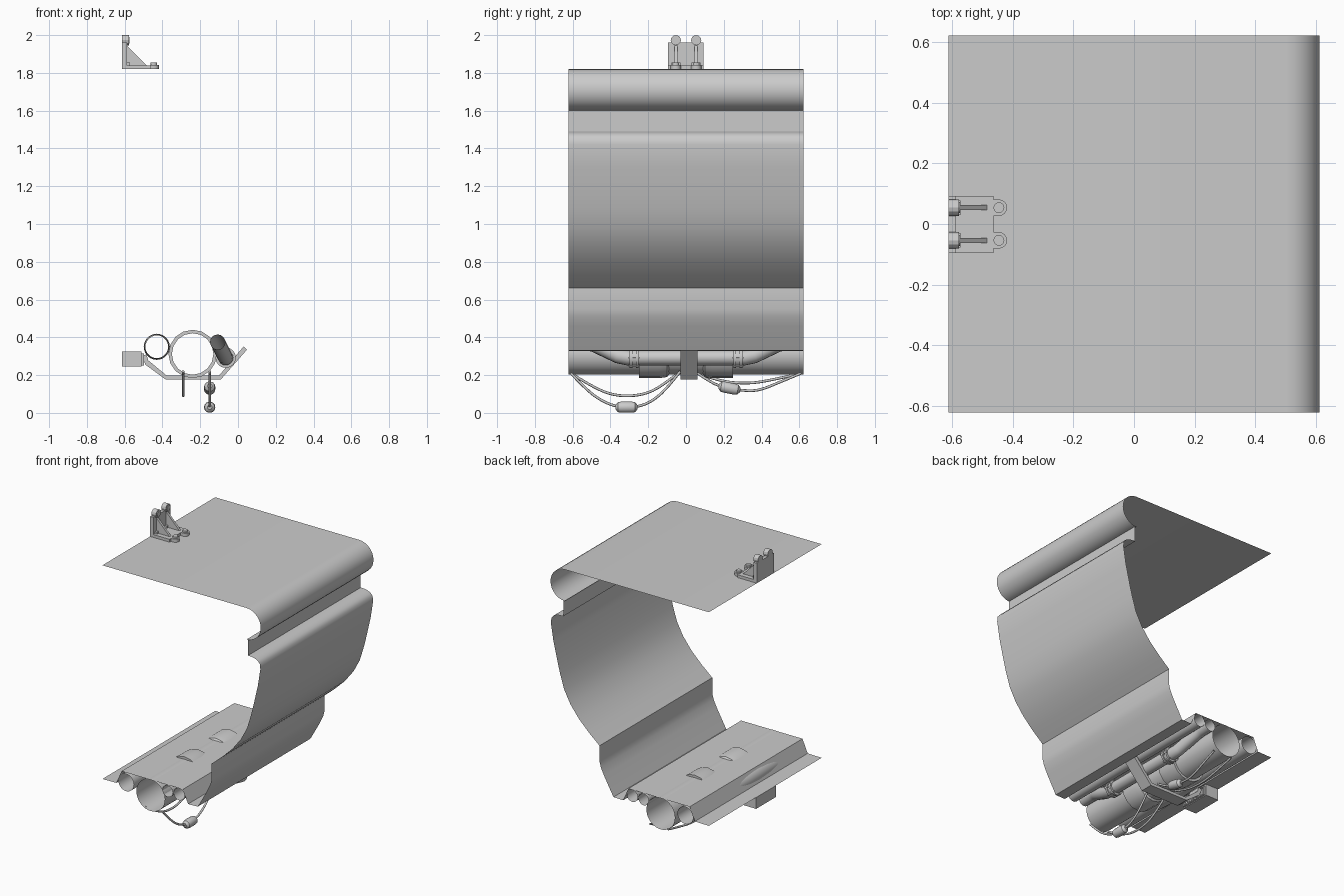
import bpy, bmesh, math

if "Cube" in bpy.data.objects:
    bpy.data.objects.remove(bpy.data.objects["Cube"])

HALF = 0.623  # half length along y


def finish(name, bm, angle=35):
    bmesh.ops.remove_doubles(bm, verts=bm.verts, dist=1e-5)
    bmesh.ops.recalc_face_normals(bm, faces=bm.faces)
    me = bpy.data.meshes.new(name)
    bm.to_mesh(me)
    bm.free()
    ob = bpy.data.objects.new(name, me)
    bpy.context.collection.objects.link(ob)
    bpy.context.view_layer.objects.active = ob
    ob.select_set(True)
    bpy.ops.object.shade_smooth_by_angle(angle=math.radians(angle))
    ob.select_set(False)
    return ob


def sheet(name, pts, y0, y1):
    """Open x-z profile swept along y."""
    bm = bmesh.new()
    a = [bm.verts.new((x, y0, z)) for x, z in pts]
    b = [bm.verts.new((x, y1, z)) for x, z in pts]
    for i in range(len(pts) - 1):
        bm.faces.new((a[i], a[i + 1], b[i + 1], b[i]))
    return finish(name, bm)


def prism(name, pts, y0, y1):
    """Closed x-z outline extruded along y."""
    bm = bmesh.new()
    f = bm.faces.new([bm.verts.new((x, y0, z)) for x, z in pts])
    r = bmesh.ops.extrude_face_region(bm, geom=[f])
    for v in r["geom"]:
        if isinstance(v, bmesh.types.BMVert):
            v.co.y = y1
    return finish(name, bm)


def box(name, x0, x1, y0, y1, z0, z1):
    return prism(name, [(x0, z0), (x1, z0), (x1, z1), (x0, z1)], y0, y1)


def lathe(name, x, z, rings, n=32, cap=False, angle=35):
    """Rings of (y, radius) around an axis parallel to y."""
    bm = bmesh.new()
    loops = [[bm.verts.new((x + r * math.cos(2 * math.pi * i / n), y,
                            z + r * math.sin(2 * math.pi * i / n)))
              for i in range(n)] for y, r in rings]
    for a, b in zip(loops, loops[1:]):
        for i in range(n):
            bm.faces.new((a[i], a[(i + 1) % n], b[(i + 1) % n], b[i]))
    if cap:
        bm.faces.new(loops[0])
        bm.faces.new(loops[-1])
    return finish(name, bm, angle)


def tube(name, pts, r, res=4, smooth_path=False):
    """Round tube along a path of points."""
    cu = bpy.data.curves.new(name, 'CURVE')
    cu.dimensions = '3D'
    cu.bevel_depth, cu.bevel_resolution = r, res
    sp = cu.splines.new('NURBS' if smooth_path else 'POLY')
    sp.points.add(len(pts) - 1)
    for p, c in zip(sp.points, pts):
        p.co = (*c, 1)
    if smooth_path:
        sp.use_endpoint_u, sp.order_u, sp.resolution_u = True, 3, 4
    ob = bpy.data.objects.new(name, cu)
    bpy.context.collection.objects.link(ob)
    bpy.context.view_layer.objects.active = ob
    ob.select_set(True)
    bpy.ops.object.convert(target='MESH')
    bpy.ops.object.shade_smooth_by_angle(angle=math.radians(50))
    bpy.context.object.select_set(False)


# Shell: ceiling, rolled cornice, recess, curved wall, raised floor, flange
arc = [(0.502 + 0.11 * math.sin(math.pi * i / 14), 1.71 + 0.11 * math.cos(math.pi * i / 14))
       for i in range(15)]
wall = [(0.513, 1.6), (0.513, 1.49), (0.555, 1.488), (0.588, 1.475), (0.605, 1.455), (0.609, 1.42),
        (0.59, 1.3), (0.555, 1.15), (0.537, 1.08), (0.506, 0.98), (0.458, 0.89), (0.392, 0.805),
        (0.315, 0.73), (0.233, 0.66), (0.233, 0.55), (0.222, 0.51), (0.198, 0.46), (0.125, 0.33)]
floor = [(0.05, 0.328), (0.01, 0.42), (-0.465, 0.42), (-0.505, 0.328), (-0.613, 0.326)]
sheet("shell_panel", [(-0.613, 1.82)] + arc + wall + floor, -HALF, HALF)

# Straight pipes under the floor
lathe("main_pipe", -0.24, 0.312, [(-HALF, 0.11), (HALF, 0.11)], 40)
bulge = [(-HALF, 0.06), (-0.33, 0.06), (-0.22, 0.066), (-0.11, 0.069),
         (0, 0.066), (0.1, 0.06), (HALF, 0.06)]
lathe("left_pipe", -0.43, 0.35, bulge, 28)
lathe("right_pipe", -0.02, 0.378, [(-HALF, 0.042), (HALF, 0.042)], 24)
# Sleeves around the main pipe, poking through the floor
for s in (-1, 1):
    rings = [(s * 0.09, 0.11), (s * 0.10, 0.122), (s * 0.14, 0.128),
             (s * 0.25, 0.128), (s * 0.25, 0.11)]
    lathe("pipe_sleeve", -0.24, 0.312, rings, 16, angle=25)

# Dropped pipe with bends at both ends
hi, lo = (-0.108, 0.375), (-0.065, 0.292)
half = [(hi[0], HALF, hi[1]), (hi[0], 0.54, hi[1]), (-0.104, 0.50, 0.368),
        (-0.071, 0.36, 0.302), (lo[0], 0.31, lo[1])]
tube("dropped_pipe", [(x, -y, z) for x, y, z in half] + half[::-1], 0.04, 6)
# Clamp collars on the dropped pipe
for s in (-1, 1):
    for d in (-0.016, 0.016):
        y = s * 0.275 + d
        lathe("pipe_collar", *lo, [(y - 0.007, 0.054), (y + 0.007, 0.054)], 16, cap=True)
    lathe("collar_band", *lo, [(s * 0.275 - 0.012, 0.047), (s * 0.275 + 0.012, 0.047)], 16, cap=True)
    # collar bolts
    for k in range(6):
        a = math.pi / 3 * k
        bx, bz = lo[0] + 0.048 * math.cos(a), lo[1] + 0.048 * math.sin(a)
        lathe("collar_bolt", bx, bz, [(s * 0.275 - 0.03, 0.006), (s * 0.275 + 0.03, 0.006)], 6, cap=True)

# Support hanger beneath the pipes
prism("hanger_bracket", [(-0.51, 0.30), (-0.49, 0.255), (-0.385, 0.178), (-0.09, 0.178),
                         (0.048, 0.335), (0.03, 0.352), (-0.10, 0.198), (-0.378, 0.198),
                         (-0.475, 0.278), (-0.485, 0.31)], -0.03, 0.06)
# Junction box with a slotted face
box("junction_box", -0.613, -0.512, -0.12, 0.10, 0.245, 0.325)
for z0, z1 in ((0.25, 0.257), (0.308, 0.315)):
    box("box_face_frame", -0.512, -0.498, -0.11, 0.09, z0, z1)
for i in range(6):
    y = -0.11 + i * 0.0384
    box("box_face_rib", -0.512, -0.498, y, y + 0.008, 0.257, 0.308)

# Hanging cables (y, z paths)
cables = [
    (-0.15, [(-0.61, 0.21), (-0.52, 0.115), (-0.44, 0.06), (-0.36, 0.03), (-0.26, 0.03), (-0.18, 0.06), (-0.1, 0.13), (-0.03, 0.22)]),
    (-0.29, [(-0.61, 0.21), (-0.5, 0.14), (-0.38, 0.09), (-0.25, 0.09), (-0.14, 0.13), (-0.03, 0.22)]),
    (-0.15, [(0.06, 0.21), (0.12, 0.17), (0.18, 0.14), (0.28, 0.12), (0.38, 0.115), (0.49, 0.16), (0.61, 0.21)]),
    (-0.29, [(0.06, 0.21), (0.17, 0.17), (0.30, 0.155), (0.42, 0.165), (0.61, 0.21)])]
for x, path in cables:
    tube("hanging_cable", [(x, y, z) for y, z in path], 0.007, 2, True)
# Cable connectors
for y, z, tilt in ((-0.315, 0.03, 0), (0.23, 0.131, -0.2)):
    ob = lathe("cable_connector", 0, 0, [(-0.058, 0.012), (-0.045, 0.027), (-0.03, 0.03), (0.03, 0.03),
                                         (0.045, 0.027), (0.058, 0.012)], 14, cap=True)
    ob.location = (-0.15, y, z)
    ob.rotation_euler.x = tilt

# Ceiling mount: back plate, base plate, gussets and lugs
box("mount_back_plate", -0.613, -0.588, -0.095, 0.093, 1.82, 1.96)
box("mount_base_plate", -0.588, -0.463, -0.095, 0.093, 1.82, 1.84)


def lug(name, y, upright):
    """Rounded lug with a bolt boss."""
    bm = bmesh.new()

    def circle(r, n):
        return [(r * math.cos(2 * math.pi * i / n), r * math.sin(2 * math.pi * i / n)) for i in range(n)]

    out = circle(0.027, 12) if upright else circle(0.027, 16)[:9] + [(-0.027, -0.02), (0.027, -0.02)]
    low, high = (-0.613, -0.578) if upright else (1.82, 1.842)

    def solid(pts, a, b):
        def at(u, v, d):
            return (d, y + u, 1.973 + v) if upright else (-0.446 + v, y + u, d)
        A, B = ([bm.verts.new(at(u, v, d)) for u, v in pts] for d in (a, b))
        bm.faces.new(A)
        bm.faces.new(B)
        for i in range(len(pts)):
            j = (i + 1) % len(pts)
            bm.faces.new((A[i], A[j], B[j], B[i]))

    solid(out, low, high)
    solid(circle(0.018, 12), high - 0.004, high + (0.004 if upright else 0.012))
    finish(name, bm, 25)


for y in (-0.054, 0.054):
    prism("mount_gusset", [(-0.588, 1.84), (-0.485, 1.84), (-0.588, 1.945)], y - 0.008, y + 0.008)
    lug("upper_lug", y, True)
    lug("base_lug", y, False)
    # foot block of each gusset
    box("gusset_foot", -0.588, -0.572, y - 0.024, y + 0.024, 1.84, 1.855)
